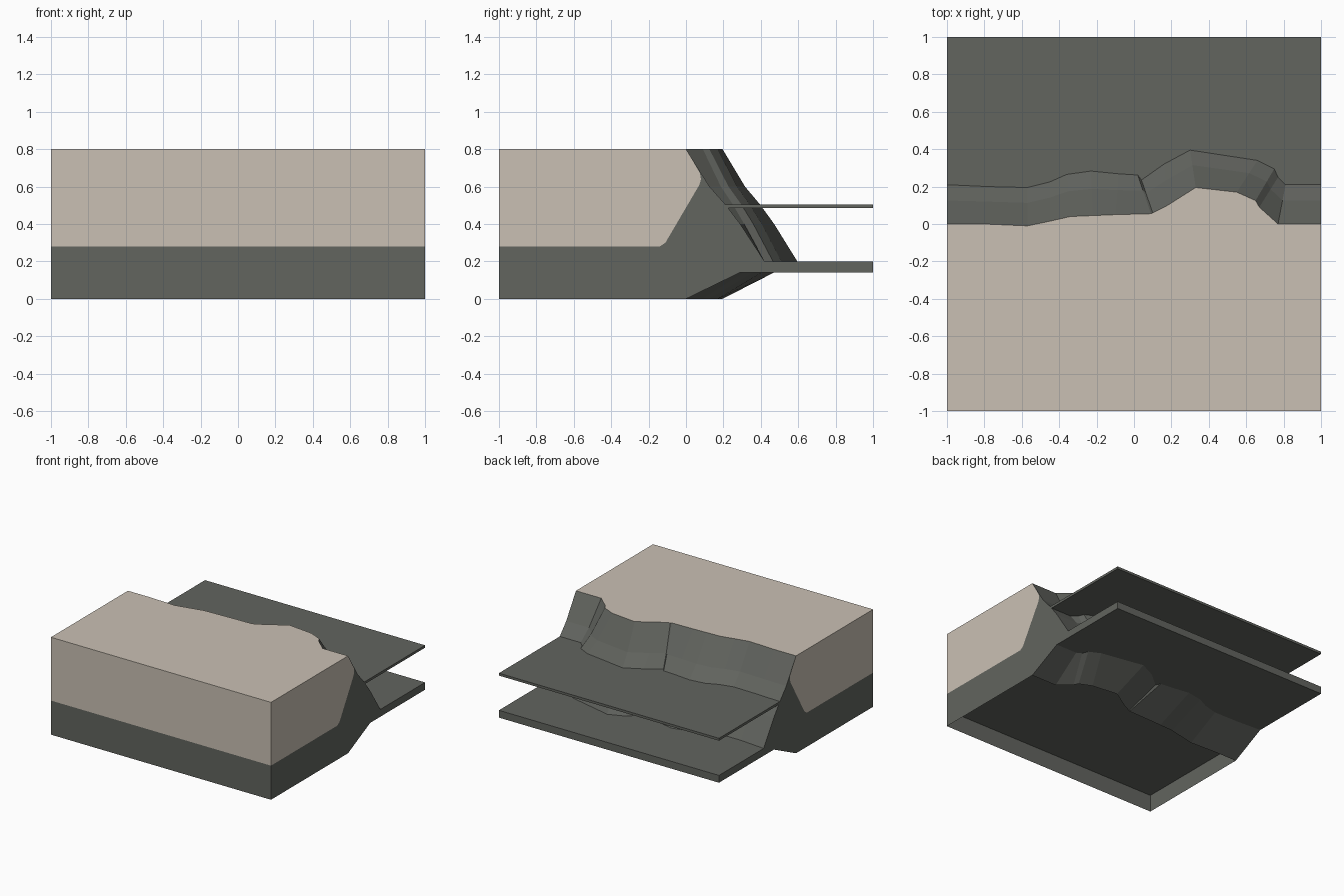
import bpy, bmesh

if "Cube" in bpy.data.objects:
    bpy.data.objects.remove(bpy.data.objects["Cube"])


def material(name, rgb):
    m = bpy.data.materials.new(name)
    m.diffuse_color = (*rgb, 1)
    m.use_nodes = True
    m.node_tree.nodes["Principled BSDF"].inputs["Base Color"].default_value = m.diffuse_color
    return m


sand = material("pale sand", (0.59, 0.53, 0.456))
rock = material("dark grey rock", (0.122, 0.128, 0.114))


def build(name, faces, mats):
    """Make an object from (points, material index) faces, welded together."""
    bm = bmesh.new()
    for pts, idx in faces:
        f = bm.faces.new([bm.verts.new(p) for p in pts])
        f.material_index = idx
    bmesh.ops.remove_doubles(bm, verts=bm.verts, dist=0.0005)
    bmesh.ops.recalc_face_normals(bm, faces=bm.faces)
    me = bpy.data.meshes.new(name)
    bm.to_mesh(me)
    bm.free()
    for m in mats:
        me.materials.append(m)
    ob = bpy.data.objects.new(name, me)
    bpy.context.collection.objects.link(ob)
    return ob


def prism(name, outline, z0, z1, mat):
    n = len(outline)
    faces = [([(x, y, z) for x, y in outline], 0) for z in (z0, z1)]
    for i in range(n):
        a, b = outline[i], outline[(i + 1) % n]
        faces.append(([(*a, z0), (*b, z0), (*b, z1), (*a, z1)], 0))
    return build(name, faces, [mat])


# Cliff columns: x, y on the rim, then x, y at the upper plate
columns = [
    (-1, 0, -1, .21), (-.8, 0, -.78, .2), (-.57, -.01, -.57, .195),
    (-.45, .015, -.45, .225), (-.34, .04, -.36, .265), (-.22, .045, -.23, .283),
    (-.1, .05, -.08, .268), (.09, .055, .02, .262), (.1, .06, .04, .235),
    (.18, .1, .16, .32), (.33, .195, .3, .395), (.55, .17, .66, .34),
    (.65, .125, .75, .295), (.67, .09, .77, .25), (.77, .0, .81, .21),
    (1, 0, 1, .21)]
# Cliff rows: height and how far the face leans out
rows = [(.8, 0), (.6, .6), (.505, 1), (.4, 1.38), (.2, 2), (.14, 1.37), (0, 0)]


def cliff_point(col, row):
    xt, yt, xm, ym = col
    z, t = row
    return (xt + (xm - xt) * min(t, 1), yt + (ym - yt) * t, z)


grid = [[cliff_point(c, r) for r in rows] for c in columns]
faces = []

# Rock face, including the undercut below the lower plate
for a, b in zip(grid, grid[1:]):
    for j in range(len(rows) - 1):
        faces.append(([a[j], b[j], b[j + 1], a[j + 1]], 1))

# Flat top and two-layer front wall
faces.append(([(-1, -1, .8), (1, -1, .8)] + [g[0] for g in reversed(grid)], 0))
for z0, z1, idx in ((0, .28, 1), (.28, .8, 0)):
    faces.append(([(-1, -1, z0), (1, -1, z0), (1, -1, z1), (-1, -1, z1)], idx))

# End walls, split along the boundary between sand and rock
seam = [(-1, .28), (-.14, .28), (-.11, .3), (.072, .61), (.08, .64), (.075, .67)]
for x, edge in ((-1, grid[0]), (1, grid[-1])):
    line = [(x, y, z) for y, z in seam]
    faces.append((line + [edge[0], (x, -1, .8)], 0))
    faces.append((line + edge + [(x, -1, 0)], 1))

build("cliff_block", faces, [sand, rock])

# Lower plate runs through the block and closes its hollow underside
prism("lower_plate", [(-1, -1), (1, -1), (1, 1), (-1, 1)], .14, .2, rock)

# Thin upper plate follows the cliff line
shore = [g[2][:2] for g in grid]
prism("upper_plate", shore + [(1, 1), (-1, 1)], .485, .505, rock)
